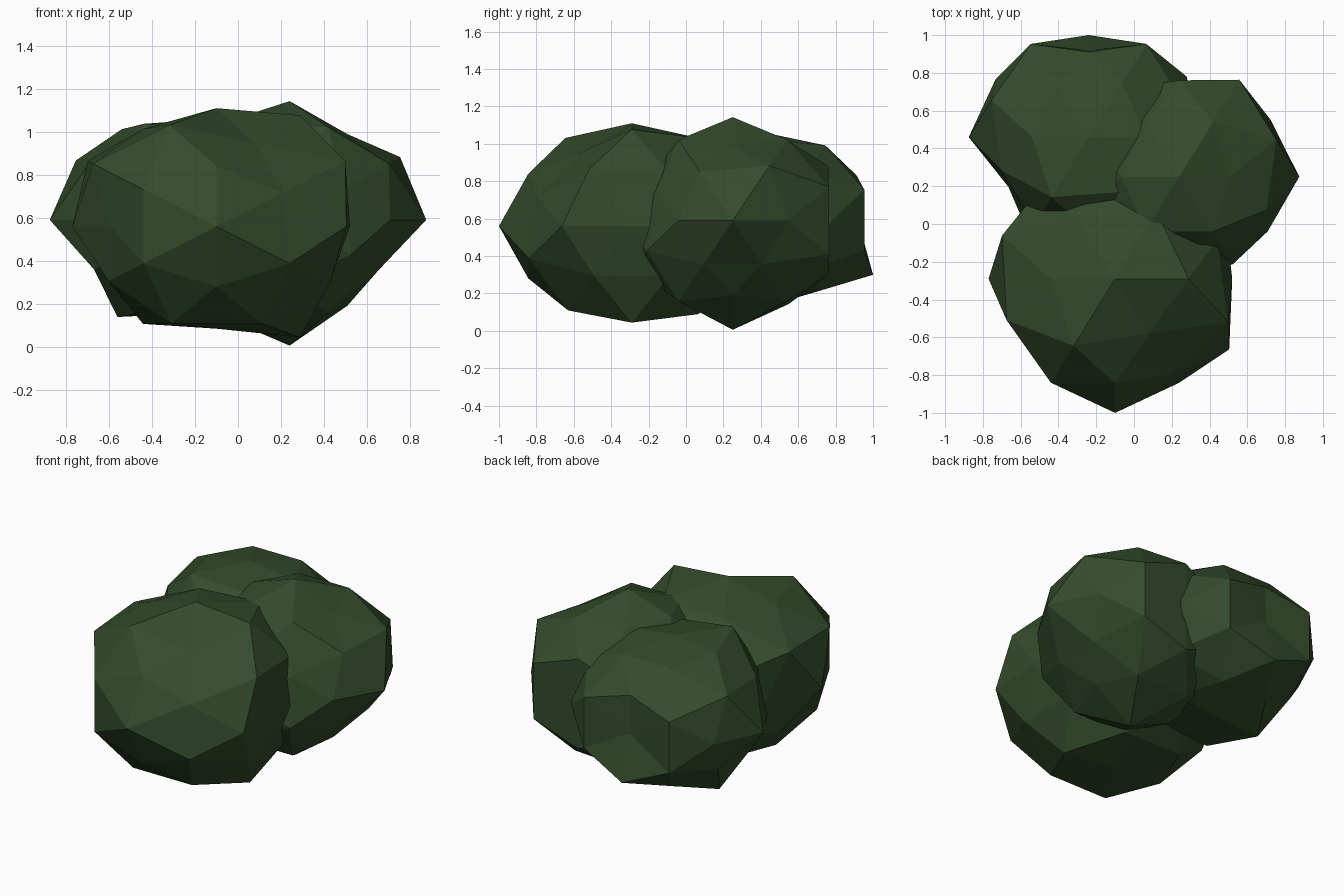
import bpy
import bmesh
from itertools import product
from mathutils import Vector

cube = bpy.data.objects.get("Cube")
if cube:
    bpy.data.objects.remove(cube, do_unlink=True)

# Leaf colour
leaf = bpy.data.materials.new("dark_leaf_green")
leaf.use_nodes = True
GREEN = (0.034, 0.071, 0.025, 1)
leaf.diffuse_color = GREEN
bsdf = leaf.node_tree.nodes["Principled BSDF"]
bsdf.inputs["Base Color"].default_value = GREEN
bsdf.inputs["Roughness"].default_value = 0.9

# Left, right, front, back, up and down; earlier letters weigh more
AXES = {"L": (-1, 0, 0), "R": (1, 0, 0), "F": (0, -1, 0),
        "B": (0, 1, 0), "U": (0, 0, 1), "D": (0, 0, -1)}
WEIGHTS = (0.81, 0.5, 0.31)


def direction(letters):
    total = Vector()
    for letter, weight in zip(letters, WEIGHTS):
        total += Vector(AXES[letter]) * weight
    return total.normalized()


def ball_directions():
    """Corners, edge midpoints and poles of a once-divided icosahedron."""
    points = set()
    for a, b, c in ((0.851, 0.526, 0), (0.809, 0.309, 0.5), (1, 0, 0)):
        for i, j, k in product((-1, 1), repeat=3):
            p = (a * i, b * j, c * k)
            for turn in range(3):
                points.add(p[turn:] + p[:turn])
    return sorted(points)


def clump(name, centre, radius, squash, bumps):
    bm = bmesh.new()
    for p in ball_directions():
        bm.verts.new(p)
    bmesh.ops.convex_hull(bm, input=bm.verts)
    bmesh.ops.recalc_face_normals(bm, faces=bm.faces)
    reach = {v: radius for v in bm.verts}
    # Push single corners in or out
    for size, keys in bumps.items():
        for key in keys.split():
            d = direction(key)
            reach[max(bm.verts, key=lambda v: v.co.normalized().dot(d))] = size
    for v, size in reach.items():
        v.co = v.co.normalized() * size
        v.co.z *= squash
        v.co += Vector(centre)
    mesh = bpy.data.meshes.new(name)
    bm.to_mesh(mesh)
    bm.free()
    mesh.materials.append(leaf)
    bpy.context.collection.objects.link(bpy.data.objects.new(name, mesh))


# Three overlapping leaf clumps
clump("front_clump", (-0.10, -0.29, 0.56), 0.68, 0.82, {
    0.58: "LB LF UFR D",
    0.62: "R LDF LDB FRU",
    0.65: "FU FD UL DL RDF RDB",
    0.67: "U RUB L",
    0.71: "F RF UFL UBR LUF DBR",
    0.74: "UR DR RUF LUB"})

clump("side_clump", (0.24, 0.25, 0.59), 0.58, 0.92, {
    0.51: "UR DR RDF RDB B FRU FU",
    0.55: "RF",
    0.57: "RB RUF FRD",
    0.60: "U BU BD DBL",
    0.635: "D R RUB BRU BRD"})

clump("back_clump", (-0.24, 0.46, 0.59), 0.58, 0.87, {
    0.46: "B",
    0.50: "LF D",
    0.53: "U LDF LDB DBR DBL BU DR",
    0.57: "UL UBR UBL FLU LUF",
    0.61: "BLU BLD BRU BRD DL DFL RB RUB RDB",
    0.635: "L BD LUB FLD UFL"})
